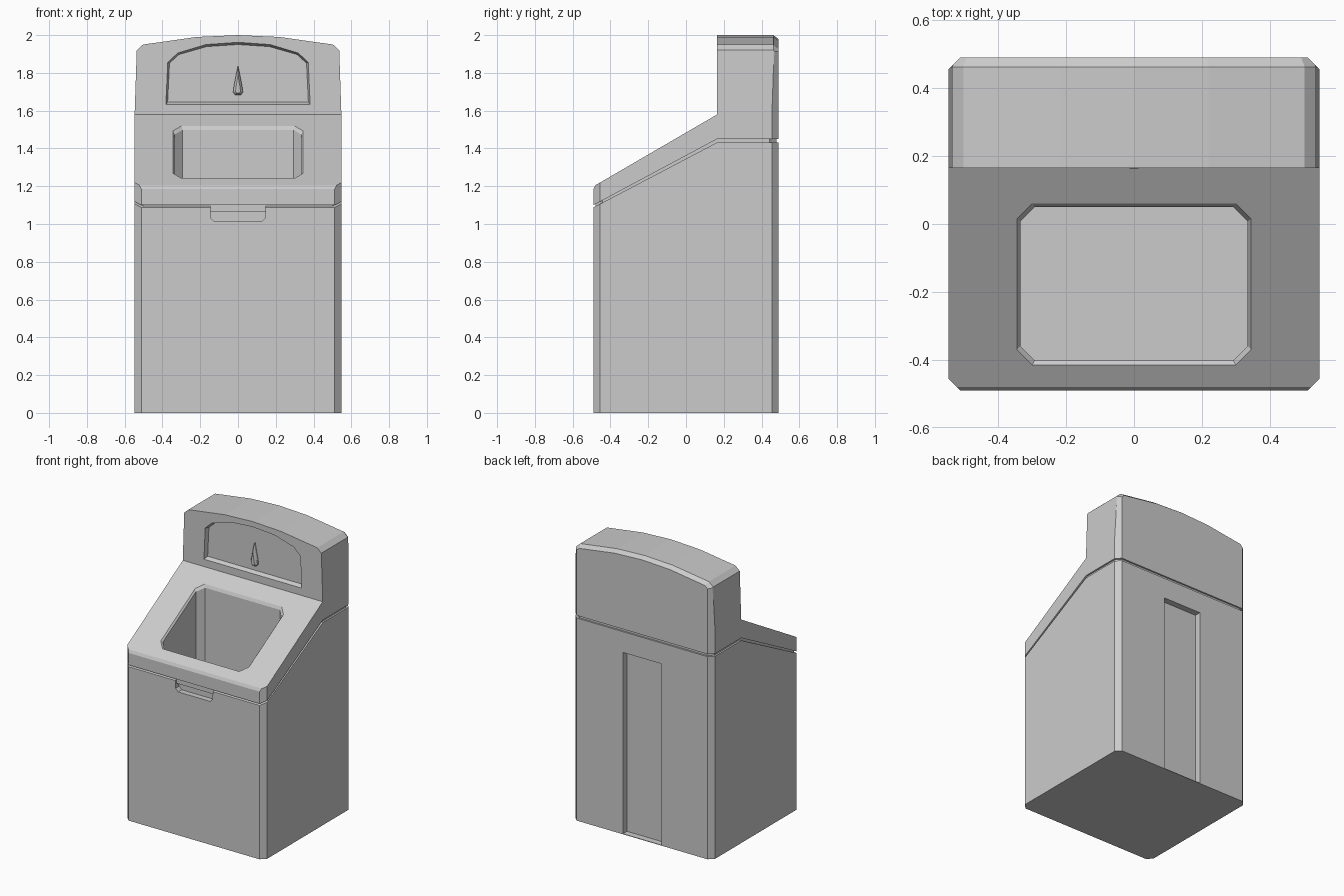
import bpy, bmesh

if "Cube" in bpy.data.objects:
    bpy.data.objects.remove(bpy.data.objects["Cube"])

cutters = []


def loft(name, rings, cutter=False):
    """Closed solid through matching rings of 3D points."""
    bm = bmesh.new()
    vs = [[bm.verts.new(p) for p in r] for r in rings]
    n = len(rings[0])
    for a, b in zip(vs, vs[1:]):
        for i in range(n):
            j = (i + 1) % n
            bm.faces.new((a[i], a[j], b[j], b[i]))
    bm.faces.new(vs[0][::-1])
    bm.faces.new(vs[-1])
    bmesh.ops.recalc_face_normals(bm, faces=bm.faces)
    me = bpy.data.meshes.new(name)
    bm.to_mesh(me)
    bm.free()
    ob = bpy.data.objects.new(name, me)
    bpy.context.collection.objects.link(ob)
    if cutter:
        ob.hide_render = True
        cutters.append(ob)
    return ob


def side_prism(name, pts, half=0.7):
    return loft(name, [[(x, y, z) for y, z in pts] for x in (-half, half)])


def front_prism(name, pts, y0, y1, cutter=True):
    return loft(name, [[(x, y, z) for x, z in pts] for y in (y0, y1)], cutter)


def mirror(half):
    """Mirror a half outline (x >= 0, listed bottom to top) across x = 0."""
    return half + [(-x, z) for x, z in reversed(half) if x > 0]


def octagon(x, y0, y1, c):
    return [(x, y0 + c), (x, y1 - c), (x - c, y1), (c - x, y1),
            (-x, y1 - c), (-x, y0 + c), (c - x, y0), (x - c, y0)]


def boolean(ob, tool, op='DIFFERENCE'):
    m = ob.modifiers.new(op, 'BOOLEAN')
    m.operation, m.object, m.solver = op, tool, 'EXACT'
    bpy.context.view_layer.objects.active = ob
    bpy.ops.object.modifier_apply(modifier=m.name)


def slope(y):
    return 1.205 + 0.5814 * (y + 0.48)


# Plan outlines with chamfered corners
def plan(name, d):
    pts = octagon(0.547 - d, -0.49 + d, 0.49 - d, 0.035)
    return loft(name, [[(x, y, z) for x, y in pts] for z in (0, 2.3)], True)


outer = plan("plan_cutter", 0)
inner = plan("seal_plan_cutter", 0.012)

# Main body
body = side_prism("body", [(-0.6, -0.1), (-0.6, 1.028), (0.165, 1.432),
                           (0.6, 1.432), (0.6, -0.1)])
body.data.transform(body.matrix_world)
for v in body.data.vertices:
    if abs(v.co.y + 0.6) < 1e-4 and v.co.z > 0:
        v.co.z = 1.088 - 0.11 * (1.432 - 1.088) / 0.655
boolean(body, outer, 'INTERSECT')

# Recessed seal between body and lid
seal = side_prism("lid_seal", [(-0.6, 1.00), (-0.6, 1.07), (0.165, 1.47),
                               (0.6, 1.47), (0.6, 1.40), (0.165, 1.40)])
boolean(seal, inner, 'INTERSECT')

# Lid: sloped hood with tall back
lid = side_prism("lid", [(-0.495, 1.097), (-0.495, 1.175), (-0.48, 1.205),
                         (0.165, slope(0.165)), (0.165, 2.2), (0.6, 2.2),
                         (0.6, 1.45), (0.165, 1.45)])
boolean(lid, outer, 'INTERSECT')

# Arched front silhouette of the lid, with a bevelled back edge
arch = mirror([(0.6, 0.9), (0.55, 1.5), (0.536, 1.92), (0.503, 1.95),
               (0.22, 1.99), (0, 2.0)])
rings = []
for y, d in ((-0.7, 0), (0.462, 0), (0.492, 0.022)):
    rings.append([(x * (1 - d), y, z - (d if z > 1.8 else 0)) for x, z in arch])
boolean(lid, loft("arch_cutter", rings, True), 'INTERSECT')

# Waste opening with bevelled rim
hole = octagon(0.335, -0.402, 0.05, 0.042)
rim = octagon(0.345, -0.415, 0.06, 0.045)
opening = loft("opening_cutter", [
    [(x, y, 0.5) for x, y in hole],
    [(x, y, slope(y) - 0.015) for x, y in hole],
    [(x, y, slope(y)) for x, y in rim],
    [(x, y, slope(y) + 0.02) for x, y in rim]], True)
for part in (body, seal, lid):
    boolean(part, opening)

# Arched dial panel sunk into the tall back
dial = mirror([(0.382, 1.632), (0.372, 1.855), (0.32, 1.905),
               (0.17, 1.95), (0, 1.962)])
boolean(lid, loft("dial_cutter", [
    [(x, 0.1, z) for x, z in dial],
    [(x, 0.165, z) for x, z in dial],
    [(x * 0.975, 0.193, 1.645 + (z - 1.632) * 0.925) for x, z in dial]], True))

# Tapered needle on the dial
needle = mirror([(0.014, 1.682), (0.026, 1.697), (0.022, 1.73), (0, 1.84)])
loft("dial_needle", [[(x, 0.2, z) for x, z in needle],
                     [(x, 0.18, z) for x, z in needle],
                     [(x * 0.5, 0.164, 1.71 + (z - 1.71) * 0.6) for x, z in needle]])

# Finger grip under the lid at the front
grip = mirror([(0.125, 1.013), (0.145, 1.033), (0.148, 1.2)])
boolean(body, front_prism("grip_cutter", grip, -0.6, -0.45))

# Tall channel in the back
channel = mirror([(0.15, 0.004), (0.15, 1.285)])
boolean(body, front_prism("channel_cutter", channel, 0.445, 0.6))

for ob in cutters:
    bpy.data.objects.remove(ob, do_unlink=True)
